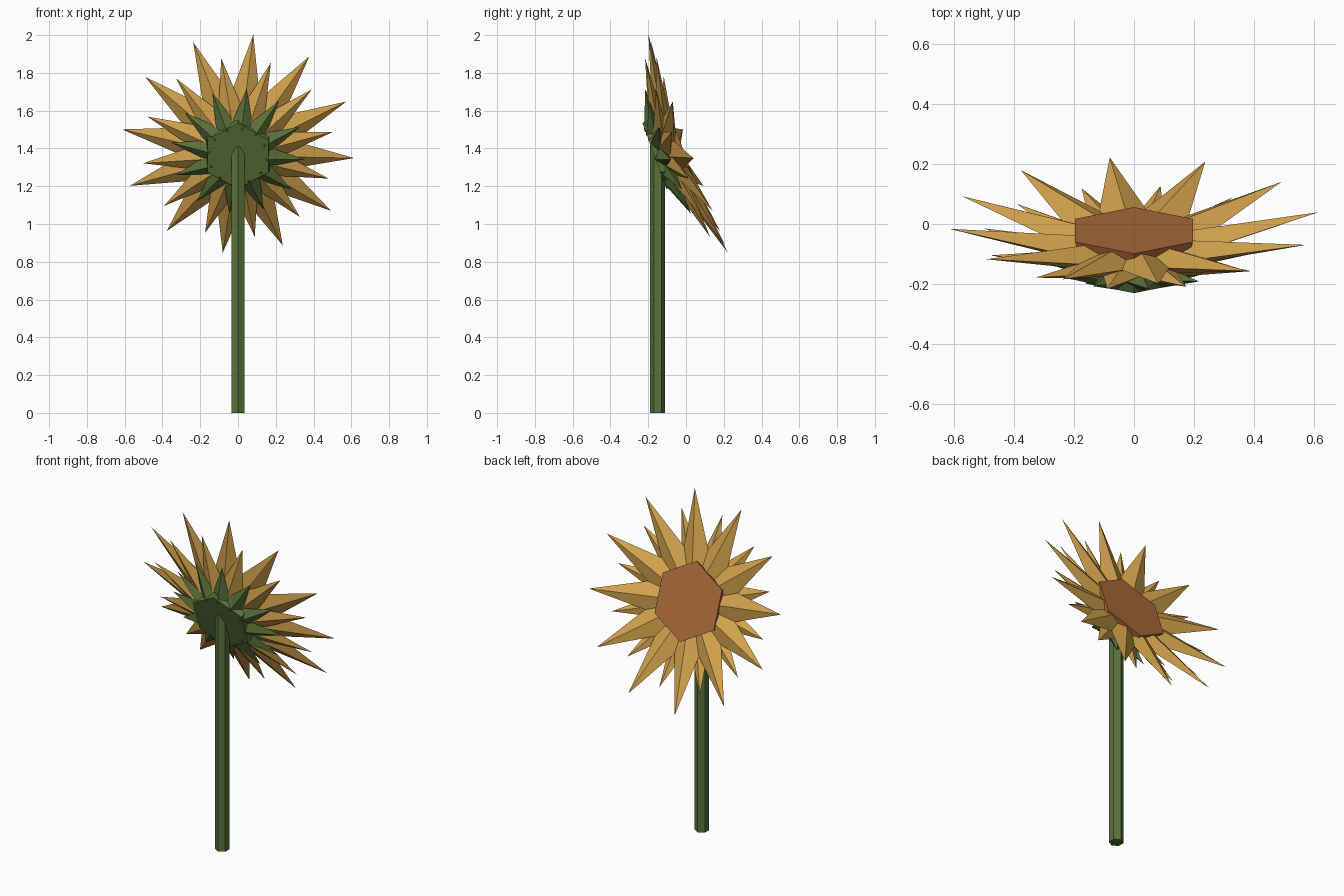
import bpy, bmesh, math
from mathutils import Vector

if "Cube" in bpy.data.objects:
    bpy.data.objects.remove(bpy.data.objects["Cube"])

TILT = math.radians(20)
N = Vector((0, math.cos(TILT), math.sin(TILT)))    # direction the flower looks
U = Vector((0, -math.sin(TILT), math.cos(TILT)))   # "up" within the head plane
X = Vector((1, 0, 0))
BACK = Vector((0, -0.167, 1.36))                   # centre of the head's back


def material(name, rgb):
    m = bpy.data.materials.new(name)
    m.diffuse_color = (*rgb, 1)
    m.use_nodes = True
    m.node_tree.nodes["Principled BSDF"].inputs["Base Color"].default_value = m.diffuse_color
    return m


GREEN = material("leaf green", (0.105, 0.17, 0.042))
GOLD = material("petal gold", (0.66, 0.37, 0.075))
BROWN = material("seed brown", (0.42, 0.15, 0.045))


def finish(name, bm, mat):
    bmesh.ops.recalc_face_normals(bm, faces=bm.faces)
    mesh = bpy.data.meshes.new(name)
    bm.to_mesh(mesh)
    bm.free()
    mesh.materials.append(mat)
    obj = bpy.data.objects.new(name, mesh)
    bpy.context.collection.objects.link(obj)
    return obj


def head_point(angle, radius, depth):
    return BACK + (X * math.sin(angle) + U * math.cos(angle)) * radius + N * depth


def hex_slab(name, mat, rings):
    """Six-sided solid on the head axis; rings are (radius, depth)."""
    bm = bmesh.new()
    loops = [[bm.verts.new(head_point(math.tau * i / 6, r, d)) for i in range(6)]
             for r, d in rings]
    for a, b in zip(loops, loops[1:]):
        for i in range(6):
            j = (i + 1) % 6
            bm.faces.new((a[i], a[j], b[j], b[i]))
    bm.faces.new(loops[0])
    bm.faces.new(loops[-1])
    finish(name, bm, mat)


def spike_ring(name, mat, offset, base, tip, half_width, half_thick):
    """Twelve diamond-section spikes; base and tip are (radius, depth)."""
    bm = bmesh.new()
    for k in range(12):
        a = math.radians(offset + 30 * k)
        side = X * math.cos(a) - U * math.sin(a)
        c = head_point(a, *base)
        apex = bm.verts.new(head_point(a, *tip))
        ring = [bm.verts.new(c + v) for v in (side * half_width, N * half_thick,
                                              -side * half_width, -N * half_thick)]
        for i in range(4):
            bm.faces.new((ring[i], ring[(i + 1) % 4], apex))
        bm.faces.new(ring)
    finish(name, bm, mat)


# Stem: hexagonal post with a corner to the front
bm = bmesh.new()
bmesh.ops.create_cone(bm, cap_ends=True, segments=6, radius1=0.04, radius2=0.04, depth=1.41)
for v in bm.verts:
    v.co += Vector((0, -0.15, 0.705))
finish("stem", bm, GREEN)

# Head: green back and brown seed disc
hex_slab("head_back", GREEN, [(0.185, 0.0), (0.205, 0.085)])
hex_slab("seed_disc", BROWN, [(0.205, 0.075), (0.226, 0.155)])

# Three rings of spikes
spike_ring("sepals", GREEN, 7.5, (0.15, 0.035), (0.356, 0.077), 0.06, 0.04)
spike_ring("back_petals", GOLD, 20, (0.17, 0.07), (0.51, 0.13), 0.08, 0.04)
spike_ring("front_petals", GOLD, 7.5, (0.18, 0.10), (0.62, 0.19), 0.105, 0.045)
